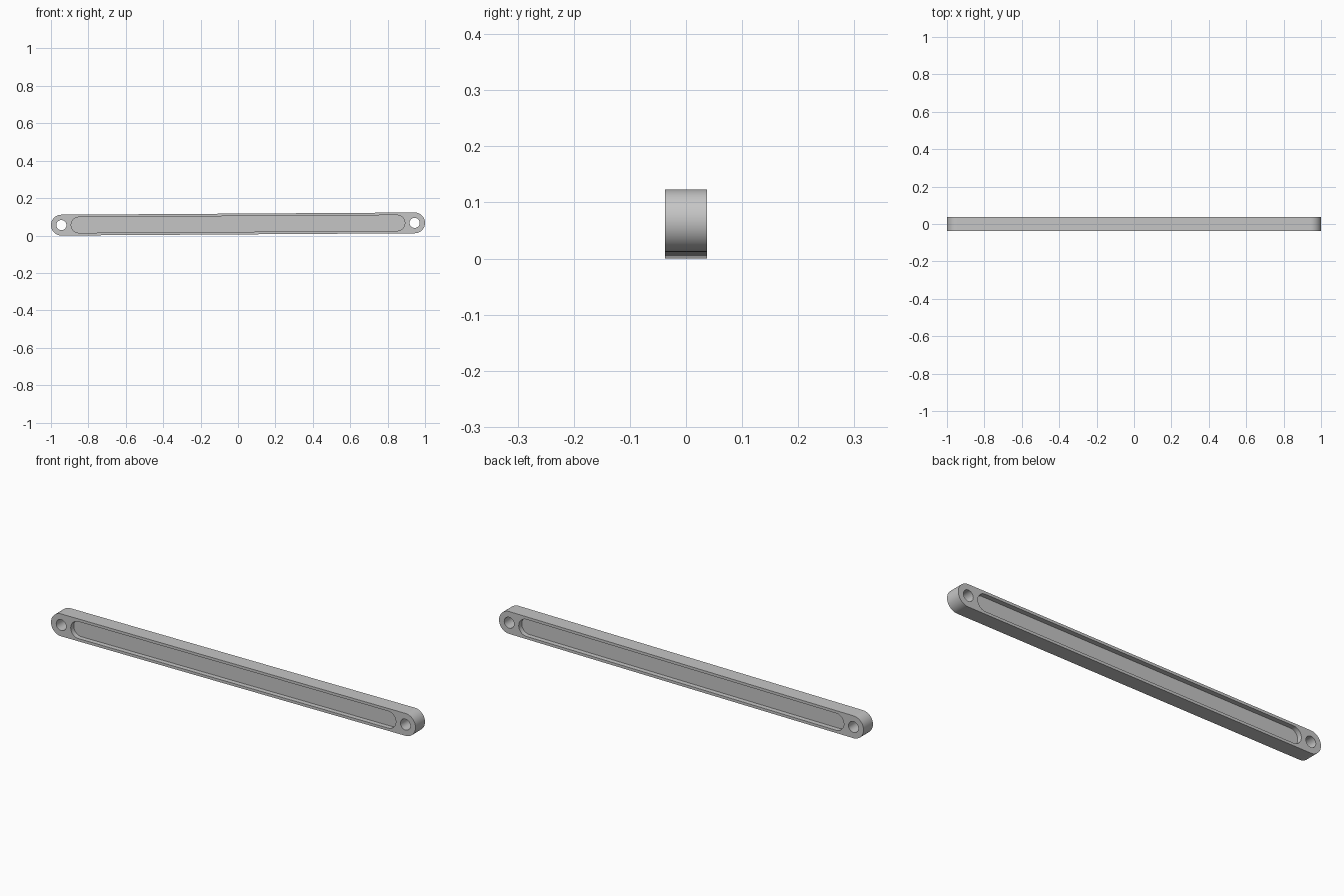
import bpy
from math import pi, sin, cos, atan2
from mathutils import Matrix, Vector

cube = bpy.data.objects.get("Cube")
if cube:
    bpy.data.objects.remove(cube, do_unlink=True)

HALF_THICK = 0.037
WEB_HALF = 0.013
END_R = 0.0555
HOLE_R = 0.027
SLOT_R = 0.042
PIN_X = 1 - END_R
SLOT_X = 0.892 - SLOT_R
RISE = 0.012          # the right-hand end of the bar sits slightly higher
MID_Z = END_R + RISE / 2
TILT = Matrix.Rotation(atan2(RISE, 2 * PIN_X), 2)

steel = bpy.data.materials.new("plain grey")
steel.use_nodes = True
grey = (0.56, 0.56, 0.56, 1)
steel.diffuse_color = grey
steel.node_tree.nodes["Principled BSDF"].inputs["Base Color"].default_value = grey


def stadium(half_len, r, n=24):
    """Outline with two round ends."""
    pts = []
    for side, start in ((1, -pi / 2), (-1, pi / 2)):
        for i in range(n + 1):
            a = start + pi * i / n
            pts.append((side * half_len + r * cos(a), r * sin(a)))
    return pts


def circle(cx, r, n=40):
    return [(cx + r * cos(2 * pi * i / n), r * sin(2 * pi * i / n)) for i in range(n)]


def plate(name, outlines, half_depth):
    """Flat filled outline with holes, extruded along y and tilted."""
    curve = bpy.data.curves.new(name, "CURVE")
    curve.dimensions = "2D"
    curve.fill_mode = "BOTH"
    curve.extrude = half_depth
    for pts in outlines:
        spline = curve.splines.new("POLY")
        spline.points.add(len(pts) - 1)
        for p, co in zip(spline.points, pts):
            x, y = TILT @ Vector(co)
            p.co = (x, y, 0, 1)
        spline.use_cyclic_u = True
    curve.materials.append(steel)
    obj = bpy.data.objects.new(name, curve)
    bpy.context.collection.objects.link(obj)
    obj.location.z = MID_Z
    obj.rotation_euler.x = pi / 2
    bpy.ops.object.select_all(action="DESELECT")
    obj.select_set(True)
    bpy.context.view_layer.objects.active = obj
    bpy.ops.object.convert(target="MESH")
    bpy.ops.object.shade_smooth_by_angle()


# Outer bar with pin holes and the long slot
plate("bar_frame", [stadium(PIN_X, END_R), circle(-PIN_X, HOLE_R),
                    circle(PIN_X, HOLE_R), stadium(SLOT_X, SLOT_R)], HALF_THICK)

# Thin web closing the slot midway, leaving a recess on both faces
plate("recessed_web", [stadium(SLOT_X, SLOT_R + 0.001)], WEB_HALF)
